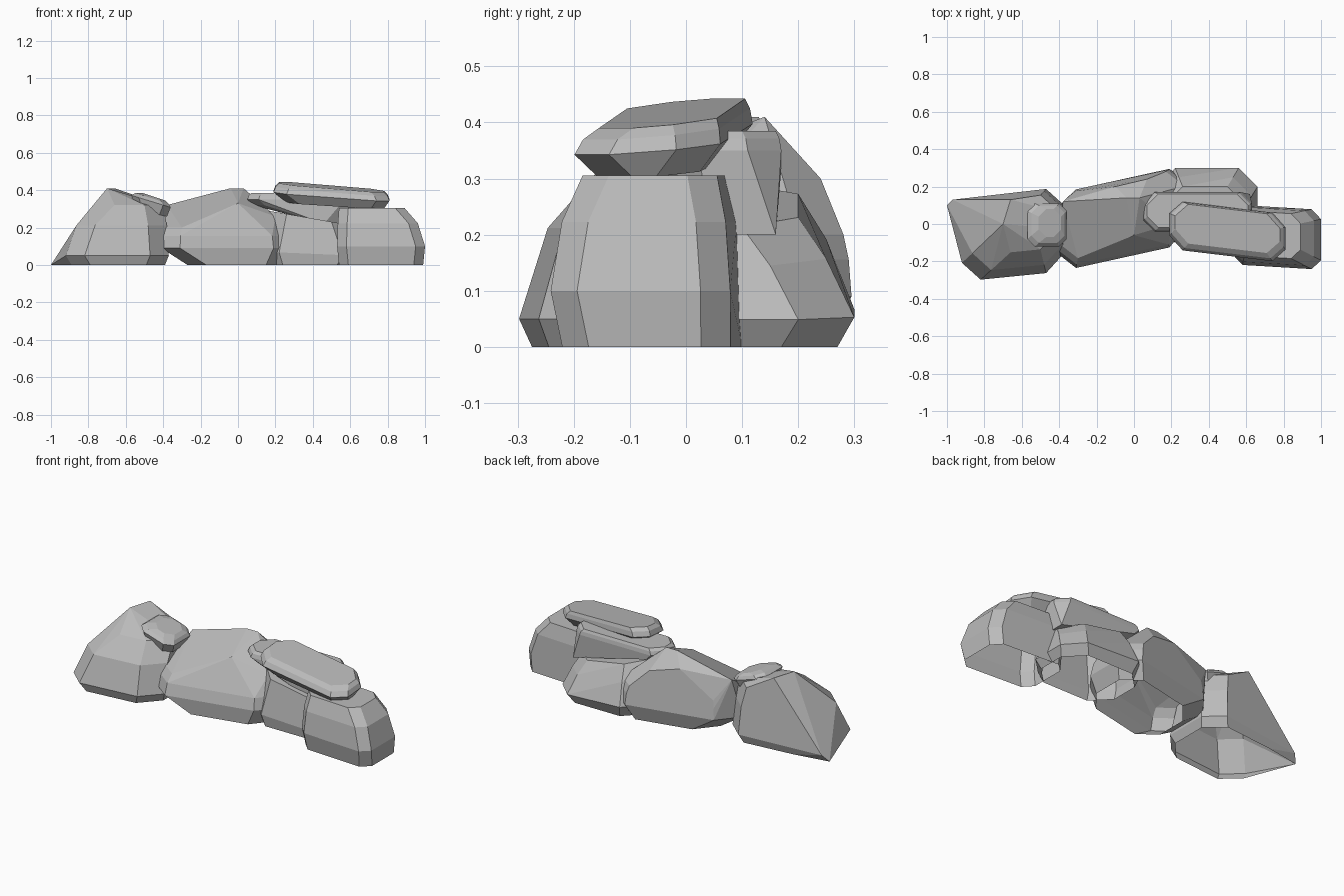
import bpy
import bmesh
import math

# Remove the default cube only
default_cube = bpy.data.objects.get("Cube")
if default_cube:
    bpy.data.objects.remove(default_cube, do_unlink=True)

# One grey stone colour
stone = bpy.data.materials.new("stone_grey")
stone.use_nodes = True
grey = (.5, .5, .5, 1)
stone.diffuse_color = grey
shader = next(n for n in stone.node_tree.nodes if n.type == "BSDF_PRINCIPLED")
shader.inputs["Base Color"].default_value = grey
shader.inputs["Roughness"].default_value = .9


def octagon(west, east, south, north, corner):
    """Rectangle in plan with its four corners struck off."""
    outline = []
    for x, inward_x in ((west, corner), (east, -corner)):
        for y, inward_y in ((south, corner), (north, -corner)):
            outline.append((x + inward_x, y))
            outline.append((x, y + inward_y))
    return outline


def boulder(name, x, y, heights, corner, foot, crown, bulge=.35,
            skew=0, tilt_x=0, tilt_y=0, peaks=()):
    """Faceted rock: inset foot, full waist, shoulder, crown, optional peaks.

    foot and crown hold insets on the west, east, south and north sides.
    bulge is the share of the crown inset already taken at the shoulder.
    skew slants the plan; the tilts make heights grow along x or y.
    """
    west, east = x
    south, north = y
    middle_x = (west + east) / 2
    middle_y = (south + north) / 2
    base, waist, top = heights
    shoulder = [side * bulge for side in crown]
    rings = [(base, foot), (waist, (0, 0, 0, 0)),
             (waist + (top - waist) * .6, shoulder), (top, crown)]
    bm = bmesh.new()
    for height, (in_west, in_east, in_south, in_north) in rings:
        ring = octagon(west + in_west, east - in_east,
                       south + in_south, north - in_north, corner)
        for px, py in ring:
            dx, dy = px - middle_x, py - middle_y
            lift = 1 + tilt_x * dx + tilt_y * dy
            bm.verts.new((px, py + skew * dx, height * lift))
    for peak in peaks:
        bm.verts.new(peak)

    # Wrap the rings, then merge nearly coplanar triangles into broad facets
    bmesh.ops.convex_hull(bm, input=bm.verts)
    loose = [v for v in bm.verts if not v.link_faces]
    bmesh.ops.delete(bm, geom=loose, context="VERTS")
    bmesh.ops.dissolve_limit(bm, angle_limit=math.radians(7),
                             verts=bm.verts, edges=bm.edges)
    bmesh.ops.recalc_face_normals(bm, faces=bm.faces)
    # Rocks on the ground are open shells underneath
    ground = [f for f in bm.faces if all(v.co.z < .001 for v in f.verts)]
    bmesh.ops.delete(bm, geom=ground, context="FACES")
    mesh = bpy.data.meshes.new(name)
    bm.to_mesh(mesh)
    bm.free()
    mesh.materials.append(stone)
    rock = bpy.data.objects.new(name, mesh)
    bpy.context.scene.collection.objects.link(rock)


# Peaked boulder with a spur reaching the right end
boulder("peaked_boulder", x=(-.92, -.37), y=(-.28, .17),
        heights=(0, .05, .32), corner=.1, foot=(.03, .02, .02, .02),
        crown=(.16, .03, .13, .03), skew=.1,
        peaks=[(-1, .1, 0), (-.97, .13, .04), (-.7, 0, .41),
               (-.66, .13, .41), (-.56, .1, .37)])

# Small stone resting in the saddle
boulder("saddle_stone", x=(-.57, -.36), y=(-.12, .11),
        heights=(.28, .34, .37), corner=.04, foot=(.02, .02, .02, .02),
        crown=(.06, .03, .05, .03), tilt_x=-.9)

# Large central boulder, slanted in plan, falling away towards the front
boulder("central_boulder", x=(-.41, .29), y=(-.18, .24),
        heights=(0, .09, .2), corner=.1, foot=(.14, .04, .01, .03),
        crown=(.01, .02, .05, .01), skew=.22,
        peaks=[(-.38, .12, .32), (-.04, .14, .41), (.03, .14, .41),
               (0, -.06, .33), (.2, 0, .26), (.07, .24, .3), (-.1, .2, .34)])

# Low block behind the slabs
boulder("rear_block", x=(.12, .66), y=(-.1, .3),
        heights=(0, .06, .25), corner=.1, foot=(.02, .03, .01, .03),
        crown=(.04, .06, .03, .1), bulge=.5, tilt_x=-.7)

# Boulder at the left end
boulder("end_boulder", x=(.53, 1), y=(-.23, .09),
        heights=(0, .1, .305), corner=.05, foot=(.01, .01, .02, 0),
        crown=(.01, .11, .05, .03), skew=-.06)

# Middle slab, thickening towards the left end
boulder("middle_slab", x=(.05, .63), y=(-.04, .17),
        heights=(.32, .35, .385), corner=.06, foot=(.03, 0, .02, 0),
        crown=(.02, .02, .02, .01),
        peaks=[(.3, -.03, .27), (.46, -.04, .22),
               (.62, .05, .2), (.62, .16, .2)])

# Tilted capping slab
boulder("capping_slab", x=(.19, .81), y=(-.17, .09),
        heights=(.32, .37, .415), corner=.07, foot=(.07, .03, .04, .04),
        crown=(.03, .03, .04, .01), skew=-.12, tilt_x=-.2, tilt_y=.2)
